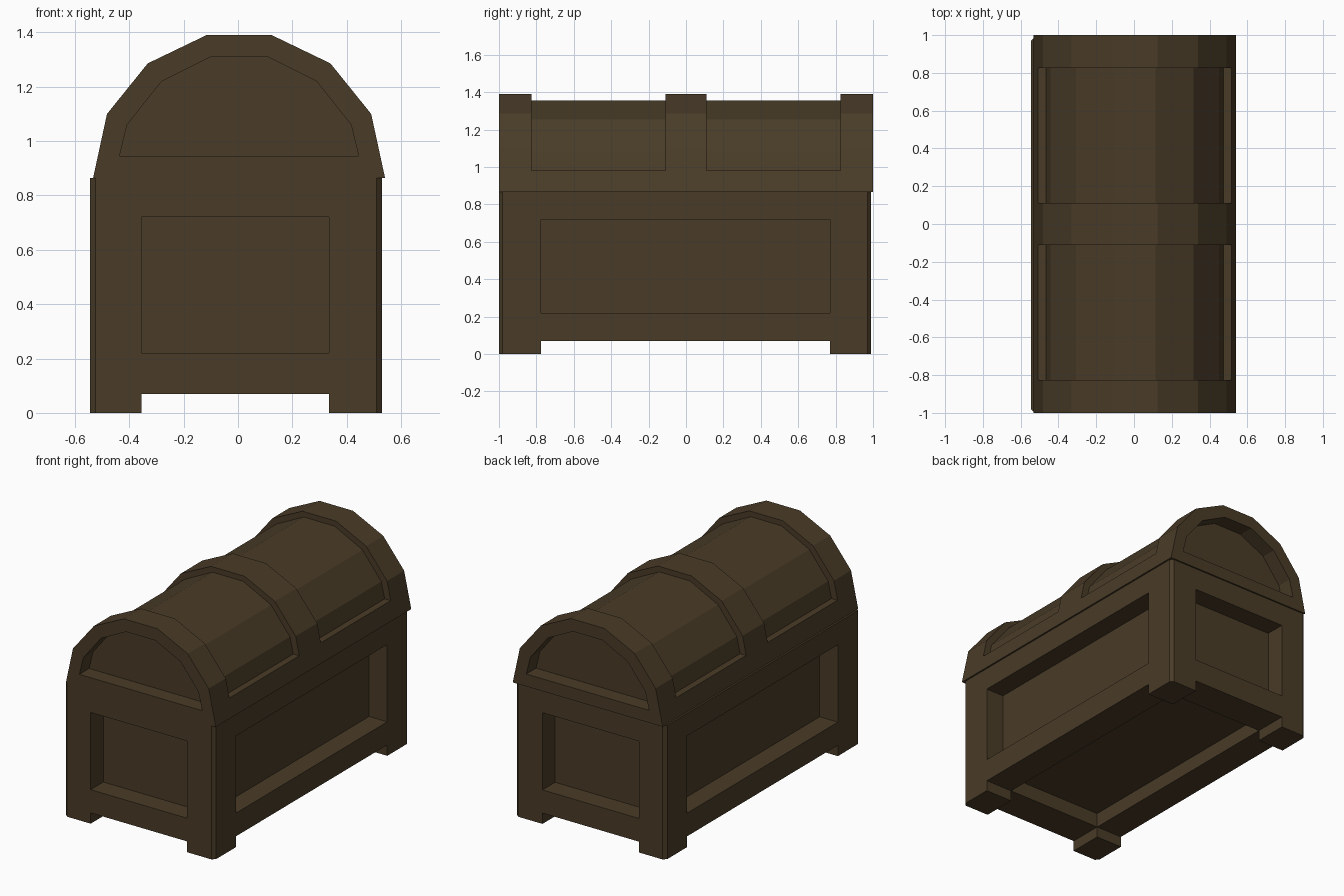
import bpy, bmesh

if "Cube" in bpy.data.objects:
    bpy.data.objects.remove(bpy.data.objects["Cube"], do_unlink=True)

wood = bpy.data.materials.new("dark_brown_wood")
wood.use_nodes = True
wood_rgba = (0.068, 0.045, 0.021, 1)
wood.diffuse_color = wood_rgba
wood.node_tree.nodes["Principled BSDF"].inputs["Base Color"].default_value = wood_rgba


def prism(name, points, axis, low, high):
    """Extrude an outline along axis 'y' (points are x, z) or 'z' (points are x, y)."""
    bm = bmesh.new()
    place = (lambda a, b: (a, low, b)) if axis == "y" else (lambda a, b: (a, b, low))
    face = bm.faces.new([bm.verts.new(place(a, b)) for a, b in points])
    new = bmesh.ops.extrude_face_region(bm, geom=[face])["geom"]
    step = (0, high - low, 0) if axis == "y" else (0, 0, high - low)
    bmesh.ops.translate(bm, vec=step, verts=[v for v in new if isinstance(v, bmesh.types.BMVert)])
    bmesh.ops.recalc_face_normals(bm, faces=bm.faces)
    mesh = bpy.data.meshes.new(name)
    bm.to_mesh(mesh)
    bm.free()
    mesh.materials.append(wood)
    obj = bpy.data.objects.new(name, mesh)
    bpy.context.collection.objects.link(obj)
    return obj


def box(name, x, y, z):
    return prism(name, [(x[0], y[0]), (x[1], y[0]), (x[1], y[1]), (x[0], y[1])], "z", *z)


def carve(obj, cutters):
    """Subtract the cutters, bake the result and remove the cutters."""
    for cutter in cutters:
        cutter.hide_render = True
        mod = obj.modifiers.new(cutter.name, "BOOLEAN")
        mod.operation, mod.solver, mod.object = "DIFFERENCE", "EXACT", cutter
    depsgraph = bpy.context.evaluated_depsgraph_get()
    baked = bpy.data.meshes.new_from_object(obj.evaluated_get(depsgraph))
    obj.modifiers.clear()
    obj.data = baked
    for cutter in cutters:
        bpy.data.objects.remove(cutter, do_unlink=True)


def arch(half):
    """Mirror the right half of a vault, listed bottom to top, about the lid centre."""
    mid = 0.004
    return [(mid + x, z) for x, z in half] + [(mid - x, z) for x, z in reversed(half)]


# Body: chamfered box
left, right, front, back, rim = -0.545, 0.53, -1.0, 0.99, 0.865
c = 0.02
body = prism("chest_body", [
    (left + c, front), (right - c, front), (right, front + c), (right, back - c),
    (right - c, back), (left + c, back), (left, back - c), (left, front + c)], "z", 0, rim)

# Sunk side panels, gaps between the feet, and the hollow underneath
panel_x, panel_y, panel_z = (-0.355, 0.335), (-0.775, 0.77), (0.22, 0.72)
depth, far = 0.13, 2
carve(body, [
    box("front_panel", panel_x, (-far, front + depth), panel_z),
    box("back_panel", panel_x, (back - depth, far), panel_z),
    box("right_panel", (-far, left + depth), panel_y, panel_z),
    box("left_panel", (right - depth, far), panel_y, panel_z),
    box("end_foot_gap", panel_x, (-far, far), (-1, 0.07)),
    box("side_foot_gap", (-far, far), panel_y, (-1, 0.07)),
    box("under_hollow", panel_x, panel_y, (-1, 0.165)),
])

# Lid: faceted vault
lid = prism("chest_lid", arch([(0.537, rim), (0.486, 1.10), (0.336, 1.286), (0.12, 1.39)]),
            "y", -1, 1)

# Lowered vault areas between the three raised bands
lowered = arch([(0.469, 0.98), (0.445, 1.085), (0.31, 1.255), (0.11, 1.355)])
ring = lowered + [(-1, 0.98), (-1, far), (1, far), (1, 0.98)]
# Sunk arched panels in the lid ends
end_panel = arch([(0.44, 0.945), (0.412, 1.06), (0.285, 1.22), (0.105, 1.31)])
carve(lid, [
    prism("front_vault_cut", ring, "y", -0.825, -0.11),
    prism("back_vault_cut", ring, "y", 0.11, 0.825),
    prism("front_end_cut", end_panel, "y", -far, -0.9),
    prism("back_end_cut", end_panel, "y", 0.9, far),
])
